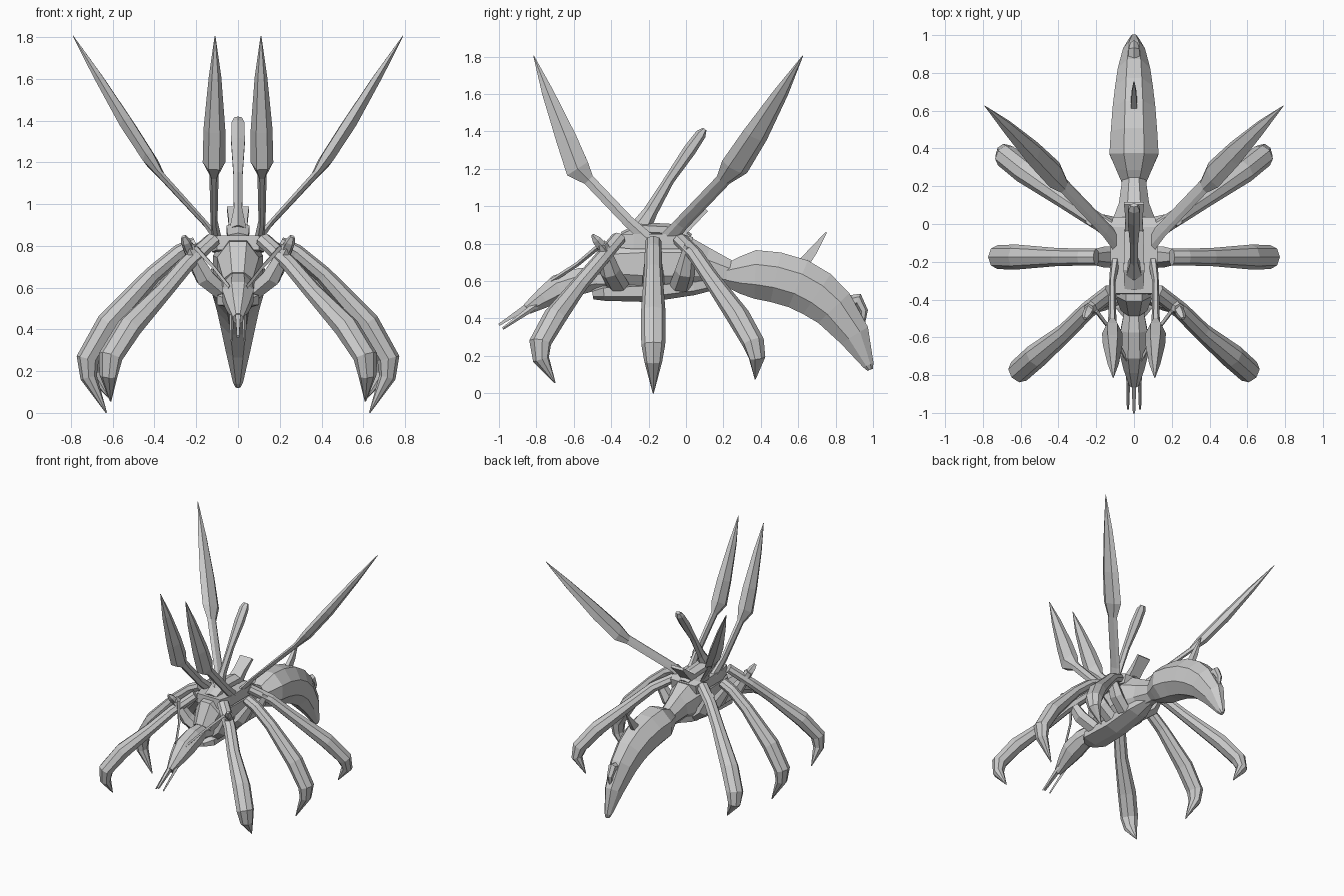
import bpy, bmesh, math
from mathutils import Vector


def loft(name, stations, side=(1, 0, 0), n=6, flat=False):
    """Flat-faced tube through stations (point, half width, half height)."""
    bm = bmesh.new()
    pts = [Vector(s[0]) for s in stations]
    off = math.pi / n if flat else 0
    k = 1 / math.cos(off)
    rings = []
    for i, (_, a, b) in enumerate(stations):
        t = Vector()
        if i > 0:
            t += (pts[i] - pts[i - 1]).normalized()
        if i < len(pts) - 1:
            t += (pts[i + 1] - pts[i]).normalized()
        t.normalize()
        u = Vector(side)
        u = (u - u.dot(t) * t).normalized()
        v = t.cross(u)
        rings.append([bm.verts.new(pts[i]
                      + u * a * k * math.cos(off + 2 * math.pi * j / n)
                      + v * b * k * math.sin(off + 2 * math.pi * j / n)) for j in range(n)])
    for r, q in zip(rings, rings[1:]):
        for j in range(n):
            bm.faces.new((r[j], r[(j + 1) % n], q[(j + 1) % n], q[j]))
    bm.faces.new(rings[0])
    bm.faces.new(rings[-1])
    bmesh.ops.recalc_face_normals(bm, faces=bm.faces)
    me = bpy.data.meshes.new(name)
    bm.to_mesh(me)
    bm.free()
    ob = bpy.data.objects.new(name, me)
    bpy.context.collection.objects.link(ob)
    return ob


def pair(name, stations, side=(1, 0, 0), n=6, flat=False):
    """Left and right copies mirrored over x."""
    for s, tag in ((1, "right_"), (-1, "left_")):
        loft(tag + name, [((p[0] * s, p[1], p[2]), a, b) for p, a, b in stations],
             (side[0] * s, side[1], side[2]), n, flat)


def spine(name, rows, n=8, flat=True):
    """Centre-line part from rows (y, z, half width, half height)."""
    loft(name, [((0, y, z), w, h) for y, z, w, h in rows], n=n, flat=flat)


# Body: thorax with waist, shoulder plate, belly plate, abdomen
spine("thorax", [(-.44, .62, .07, .07), (-.36, .69, .10, .14), (-.18, .69, .12, .155),
                 (0, .69, .12, .15), (.10, .67, .08, .11), (.25, .63, .06, .07)])
spine("shoulder_plate", [(-.37, .815, .10, .035), (-.28, .81, .125, .04), (-.02, .81, .125, .04),
                         (.03, .80, .11, .035)], n=4)
spine("belly_plate", [(-.50, .53, .05, .025), (-.44, .54, .10, .04), (-.2, .545, .09, .05),
                      (.04, .57, .08, .04), (.2, .60, .03, .03)], n=6)
spine("abdomen", [(.22, .63, .065, .065), (.29, .63, .095, .10), (.37, .635, .13, .13),
                  (.48, .62, .123, .135), (.60, .585, .113, .135), (.70, .53, .10, .13),
                  (.79, .455, .086, .115), (.90, .31, .058, .085), (.975, .15, .024, .03),
                  (.985, .125, .012, .015)])
spine("abdomen_spike", [(.60, .66, .016, .035), (.68, .76, .014, .022), (.75, .86, .003, .004)], n=4)
spine("tail_hook", [(.82, .47, .03, .04), (.92, .50, .028, .03), (.95, .44, .02, .02),
                    (.945, .37, .008, .01)], n=6)

# Head with feeding prongs and face struts
spine("head", [(-.40, .61, .08, .07), (-.48, .61, .055, .06), (-.56, .60, .07, .07),
               (-.68, .56, .075, .075), (-.76, .51, .055, .055), (-.85, .45, .025, .03)])
spine("centre_prong", [(-.78, .51, .015, .02), (-1.0, .365, .006, .006)], n=4)
pair("prong", [((.03, -.78, .485), .012, .02), ((.032, -.98, .345), .006, .007)], n=4)
pair("face_strut", [((.04, -.72, .60), .009, .012), ((.11, -.58, .69), .009, .012),
                    ((.20, -.46, .79), .012, .014)], n=4)

# Back: ridge, raised stalk and tab
spine("back_ridge", [(-.34, .84, .05, .02), (-.24, .88, .055, .03), (-.05, .87, .05, .03),
                     (.02, .83, .04, .02)], n=6)
spine("stalk", [(-.25, .87, .04, .05), (-.19, .97, .02, .033), (-.09, 1.14, .022, .024),
                (.02, 1.30, .033, .03), (.08, 1.385, .03, .025), (.10, 1.412, .018, .01)], n=6)
spine("back_tab", [(-.05, .84, .05, .03), (.03, .91, .045, .02), (.11, .98, .053, .01)], n=4)

# Blades: two upright in front, two spread behind
pair("front_blade", [((.10, -.20, .82), .025, .04), ((.115, -.31, .92), .017, .035),
                     ((.115, -.52, 1.14), .022, .035), ((.115, -.58, 1.20), .054, .076),
                     ((.113, -.64, 1.36), .052, .064), ((.11, -.74, 1.61), .03, .036),
                     ((.11, -.815, 1.805), .002, .002)], n=6)
pair("rear_blade", [((.09, -.10, .82), .05, .02), ((.15, -.03, .90), .042, .014),
                    ((.37, .20, 1.14), .042, .018), ((.42, .26, 1.21), .078, .034),
                    ((.53, .37, 1.38), .07, .036), ((.67, .51, 1.61), .04, .022),
                    ((.79, .625, 1.805), .002, .002)], side=(-.3, .9, -.4), n=6)

# Legs: (path from hip to claw tip, sideways direction)
legs = {
    "front_leg": ([(.12, -.36, .83), (.25, -.46, .71), (.36, -.57, .58), (.52, -.70, .41),
                   (.61, -.78, .27), (.62, -.775, .18), (.61, -.70, .055)], (.65, .75, 0)),
    "middle_leg": ([(.20, -.175, .81), (.28, -.175, .77), (.41, -.175, .66), (.62, -.175, .43),
                    (.72, -.175, .26), (.715, -.175, .17), (.63, -.175, 0)], (0, 1, 0)),
    "rear_leg": ([(.12, -.03, .82), (.25, .05, .74), (.37, .13, .62), (.58, .28, .41),
                  (.68, .36, .27), (.69, .38, .19), (.62, .37, .075)], (-.6, .8, 0)),
}
sizes = [(.045, .035), (.045, .038), (.048, .042), (.066, .058), (.064, .054), (.048, .04), (.003, .003)]
for name, (path, side) in legs.items():
    pair(name, [(p, a, b) for p, (a, b) in zip(path, sizes)], side, n=8)

# Hip struts rising from the belly, and the small hip spurs
for name, y0, top in (("front", -.36, (.24, -.45, .80)), ("middle", -.175, (.26, -.175, .80)),
                      ("rear", -.03, (.23, .02, .79))):
    mid = (.16, (y0 + top[1]) / 2, .65)
    pair(name + "_hip", [((.07, y0, .57), .06, .04), (mid, .055, .05), (top, .03, .03)],
         (0, 1, 0), n=6)
pair("hip_spur", [((.22, -.42, .75), .03, .03), ((.25, -.48, .82), .025, .025),
                  ((.26, -.50, .845), .01, .012)], (0, 1, 0), n=5)
